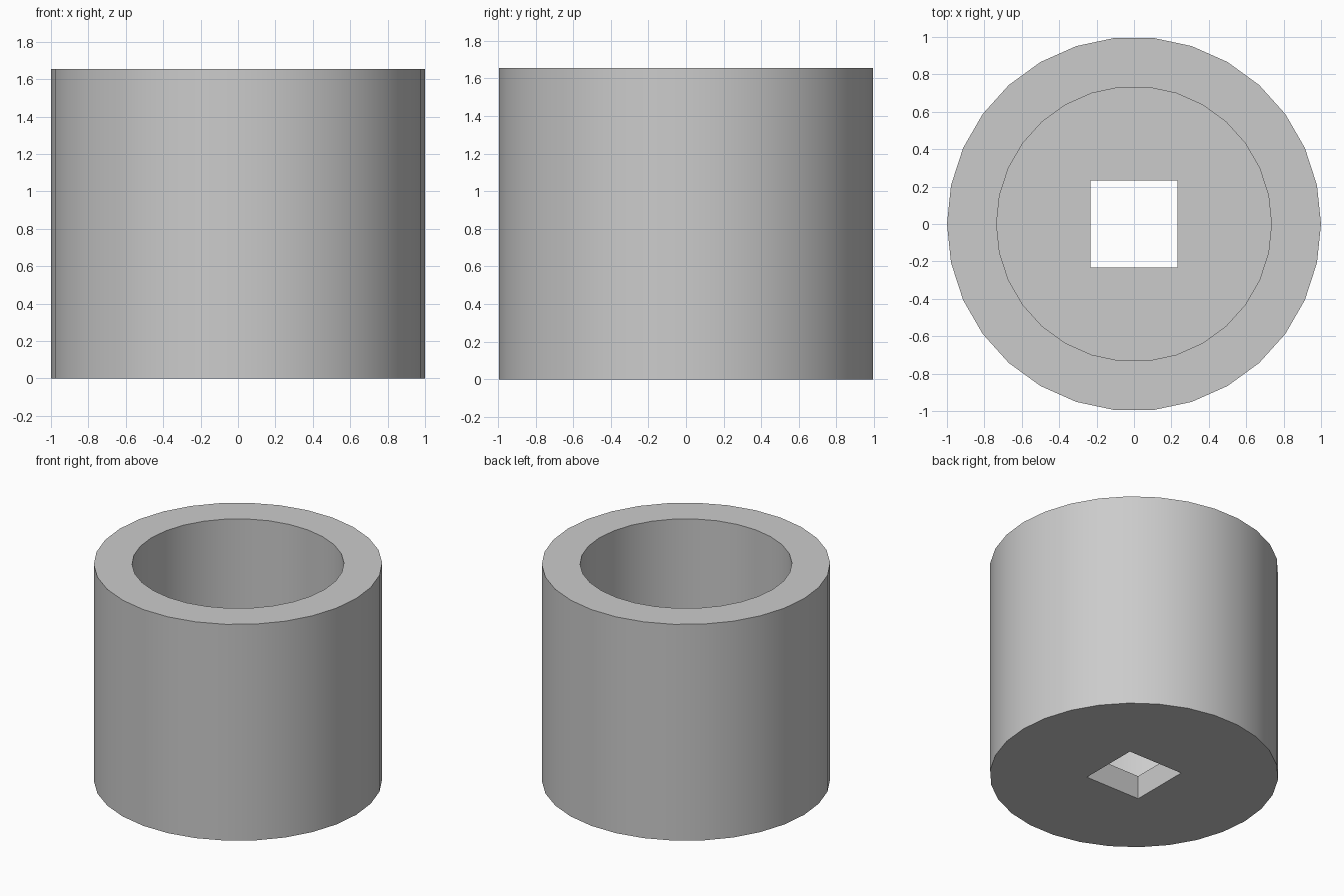
import bpy, bmesh
from math import cos, sin, pi, sqrt, radians

cube = bpy.data.objects.get("Cube")
if cube:
    bpy.data.objects.remove(cube, do_unlink=True)

SIDES = 30
OUTER, INNER = 1.0, 0.735
HEIGHT, FLOOR = 1.655, 0.18
HOLE = 0.232  # half width of the square hole

grey = bpy.data.materials.new("plain grey")
grey.use_nodes = True
colour = (0.6, 0.6, 0.6, 1)
grey.diffuse_color = colour
grey.node_tree.nodes["Principled BSDF"].inputs["Base Color"].default_value = colour

bm = bmesh.new()


def ring(radius, z, sides=SIDES, turn=0.0):
    """Closed loop of edges; returns its vertices and edges."""
    angles = [turn + 2 * pi * i / sides for i in range(sides)]
    verts = [bm.verts.new((radius * cos(a), radius * sin(a), z)) for a in angles]
    edges = [bm.edges.new((v, verts[(i + 1) % sides])) for i, v in enumerate(verts)]
    return verts, edges


def wall(a, b):
    """Quads between two loops with equal vertex counts."""
    n = len(a[0])
    for i in range(n):
        j = (i + 1) % n
        bm.faces.new((a[0][i], a[0][j], b[0][j], b[0][i]))


def holed_disc(a, b):
    """Flat face between a round loop and a square loop."""
    bmesh.ops.triangle_fill(bm, edges=a[1] + b[1], use_beauty=True)


# Loops of the cup and of the square drive hole
outer_bottom, outer_top = ring(OUTER, 0), ring(OUTER, HEIGHT)
inner_top, inner_floor = ring(INNER, HEIGHT), ring(INNER, FLOOR)
hole_bottom = ring(HOLE * sqrt(2), 0, 4, pi / 4)
hole_top = ring(HOLE * sqrt(2), FLOOR, 4, pi / 4)

# Outer wall, rim, bore, and hole walls
wall(outer_bottom, outer_top)
wall(outer_top, inner_top)
wall(inner_top, inner_floor)
wall(hole_bottom, hole_top)

# Underside and inside floor
holed_disc(outer_bottom, hole_bottom)
holed_disc(inner_floor, hole_top)

bmesh.ops.recalc_face_normals(bm, faces=bm.faces[:])
mesh = bpy.data.meshes.new("round_cup")
bm.to_mesh(mesh)
bm.free()
mesh.materials.append(grey)

cup = bpy.data.objects.new("round_cup", mesh)
bpy.context.collection.objects.link(cup)
bpy.ops.object.select_all(action='DESELECT')
cup.select_set(True)
bpy.context.view_layer.objects.active = cup
bpy.ops.object.shade_smooth_by_angle(angle=radians(30))
